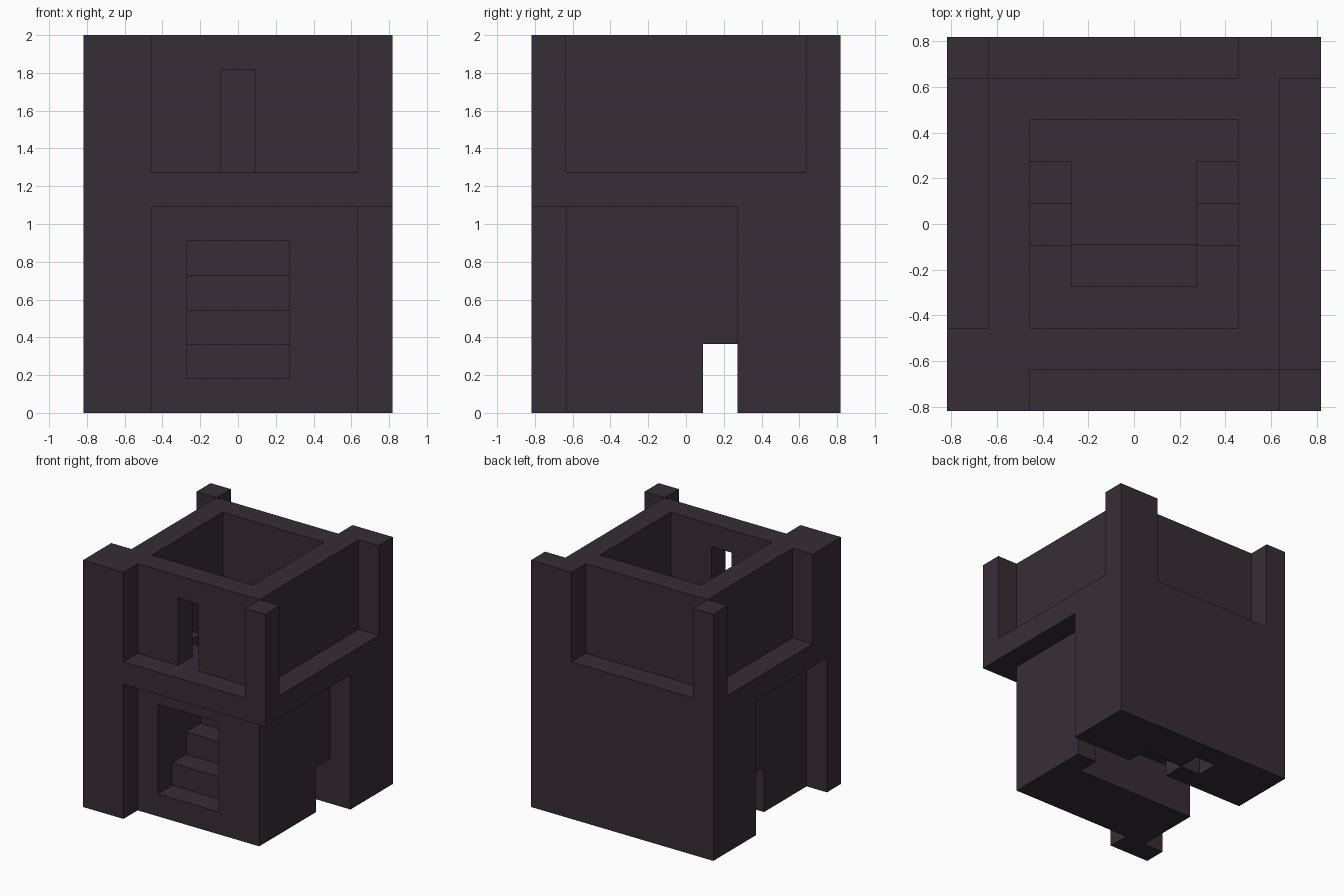
import bpy, bmesh
from mathutils import Vector

if "Cube" in bpy.data.objects:
    bpy.data.objects.remove(bpy.data.objects["Cube"], do_unlink=True)

UNIT = 2 / 11                      # one block; the tower is 9 x 9 x 11 blocks
CENTRE = Vector((4.5, 4.5, 0))

stone = bpy.data.materials.new("dark_stone")
stone.use_nodes = True
colour = (0.037, 0.027, 0.036, 1)
stone.diffuse_color = colour
bsdf = stone.node_tree.nodes["Principled BSDF"]
bsdf.inputs["Base Color"].default_value = colour
bsdf.inputs["Roughness"].default_value = 0.9

blocks = {}                        # block position -> part name


def cells(x, y, z):
    return [(i, j, k) for i in range(*x) for j in range(*y) for k in range(*z)]


def fill(part, x, y, z):
    blocks.update((c, part) for c in cells(x, y, z))


def carve(x, y, z):
    for c in cells(x, y, z):
        blocks.pop(c, None)


# Main masses
fill("lower_body", (1, 8), (1, 6), (0, 6))
fill("rear_block", (0, 9), (6, 9), (0, 6))
fill("ledge_floor", (0, 9), (0, 9), (6, 7))
fill("parapet_wall", (1, 8), (1, 8), (7, 11))

# Corner pillars
fill("front_right_pillar", (0, 2), (0, 1), (0, 11))
fill("front_right_pillar", (0, 1), (1, 2), (7, 11))
fill("front_left_pillar", (8, 9), (0, 1), (7, 11))
fill("back_left_pillar", (7, 9), (8, 9), (7, 11))
fill("back_right_pillar", (0, 1), (8, 9), (7, 11))

# Open upper room and its tall slot
carve((2, 7), (2, 7), (7, 11))
carve((4, 5), (1, 2), (7, 10))

# Stair well: landing, then steps up both sides to the upper floor
carve((3, 6), (4, 7), (4, 7))
for side in (2, 6):
    for step in range(3):
        carve((side, side + 1), (6 - step, 7 - step), (4 + step, 7))

# Front window with steps rising to the landing
for step in range(3):
    carve((3, 6), (1 + step, 2 + step), (1 + step, 5))
carve((3, 6), (3, 4), (5, 7))

# Ground passage through the body, with two niches behind
carve((1, 7), (4, 6), (0, 2))
carve((7, 8), (5, 6), (0, 2))
carve((4, 6), (6, 7), (0, 2))
carve((3, 4), (7, 8), (0, 2))


def block_face(cell, axis, side):
    """Four corners of one block face, wound outwards."""
    u, v = (axis + 1) % 3, (axis + 2) % 3
    corners = []
    for a, b in ((0, 0), (1, 0), (1, 1), (0, 1)):
        p = Vector(cell)
        p[axis] += side
        p[u] += a
        p[v] += b
        corners.append((p - CENTRE) * UNIT)
    return corners if side else corners[::-1]


def build_part(name):
    bm = bmesh.new()
    for cell in [c for c, part in blocks.items() if part == name]:
        for axis in range(3):
            for side in (0, 1):
                near = list(cell)
                near[axis] += 2 * side - 1
                if tuple(near) not in blocks:
                    bm.faces.new([bm.verts.new(p) for p in block_face(cell, axis, side)])
    bmesh.ops.remove_doubles(bm, verts=bm.verts, dist=UNIT / 100)
    bmesh.ops.dissolve_limit(bm, angle_limit=0.01, verts=bm.verts, edges=bm.edges)
    mesh = bpy.data.meshes.new(name)
    bm.to_mesh(mesh)
    bm.free()
    mesh.materials.append(stone)
    bpy.context.collection.objects.link(bpy.data.objects.new(name, mesh))


for part_name in sorted(set(blocks.values())):
    build_part(part_name)
